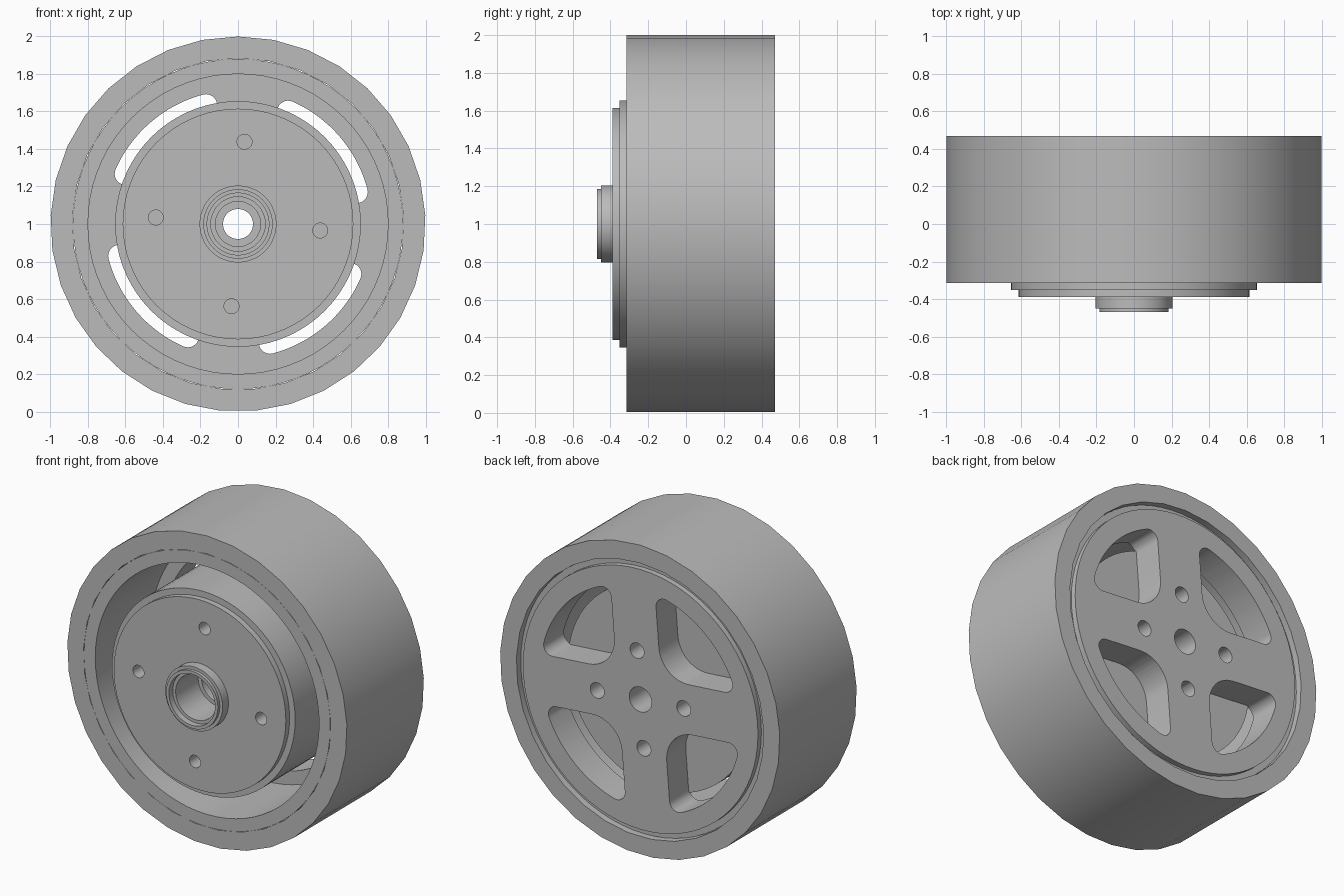
import bpy
import bmesh
from math import sin, cos, pi, radians, sqrt, atan2

if "Cube" in bpy.data.objects:
    bpy.data.objects.remove(bpy.data.objects["Cube"], do_unlink=True)

grey = bpy.data.materials.new("plain grey")
grey.use_nodes = True
colour = (0.5, 0.5, 0.5, 1)
grey.diffuse_color = colour
grey.node_tree.nodes["Principled BSDF"].inputs["Base Color"].default_value = colour

TURN = radians(4.5)      # twist of spokes and bolt holes
CENTRE = 1.0             # axle height


def make_object(name, bm):
    bmesh.ops.recalc_face_normals(bm, faces=bm.faces)
    mesh = bpy.data.meshes.new(name)
    bm.to_mesh(mesh)
    bm.free()
    obj = bpy.data.objects.new(name, mesh)
    obj.data.materials.append(grey)
    bpy.context.collection.objects.link(obj)
    return obj


def lathe(name, profile, sides):
    """Spin a closed (radius, y) profile about the axle."""
    bm = bmesh.new()
    rings = []
    for i in range(sides):
        a = 2 * pi * i / sides
        rings.append([bm.verts.new((r * sin(a), y, CENTRE + r * cos(a))) for r, y in profile])
    n = len(profile)
    for i in range(sides):
        p, q = rings[i], rings[(i + 1) % sides]
        for j in range(n):
            k = (j + 1) % n
            bm.faces.new((p[j], p[k], q[k], q[j]))
    return make_object(name, bm)


def prism(bm, outline, angle, y0, y1):
    """Extrude a (u, v) outline along the axle; u points along a spoke."""
    loops = []
    for y in (y0, y1):
        loops.append([bm.verts.new((u * sin(angle) + v * cos(angle), y,
                                    CENTRE + u * cos(angle) - v * sin(angle)))
                      for u, v in outline])
    a, b = loops
    bm.faces.new(a)
    bm.faces.new(b[::-1])
    for i in range(len(a)):
        j = (i + 1) % len(a)
        bm.faces.new((a[i], b[i], b[j], a[j]))


def arc(cu, cv, r, start, end, steps):
    return [(cu + r * cos(start + (end - start) * i / steps),
             cv + r * sin(start + (end - start) * i / steps)) for i in range(steps + 1)]


def circle(cu, r, sides=24):
    return arc(cu, 0, r, 0, 2 * pi, sides)[:-1]


def window_outline(half_spoke=0.16, inner=0.2, outer=0.06, reach=0.715):
    """Quarter opening between two spokes with rounded corners."""
    c = half_spoke + inner
    f = half_spoke + outer
    d = sqrt((reach - outer) ** 2 - f ** 2)
    t = atan2(f, d)
    pts = arc(c, c, inner, pi, 1.5 * pi, 12)
    pts += arc(d, f, outer, -pi / 2, t, 8)
    pts += arc(0, 0, reach, t, pi / 2 - t, 16)[1:-1]
    pts += arc(f, d, outer, pi / 2 - t, pi, 8)
    return pts


def cut(obj, bm):
    cutter = make_object("cutter", bm)
    cutter.hide_render = True
    mod = obj.modifiers.new("openings", "BOOLEAN")
    mod.operation = "DIFFERENCE"
    mod.solver = "EXACT"
    mod.object = cutter
    bpy.context.view_layer.objects.active = obj
    bpy.ops.object.modifier_apply(modifier=mod.name)
    bpy.data.objects.remove(cutter, do_unlink=True)


# Tyre: coarse outer band
tyre = lathe("tyre", [(1.0, -0.315), (1.0, 0.47), (0.884, 0.47), (0.884, -0.315)], 33)

# Rim: barrel and spoked back plate with a grooved edge
rim = lathe("rim", [(0.88, -0.315), (0.88, 0.43), (0.84, 0.43), (0.84, 0.465),
                    (0.08, 0.465), (0.08, 0.26), (0.80, 0.26), (0.80, -0.315)], 72)
openings = bmesh.new()
for k in range(4):
    angle = TURN + k * pi / 2
    prism(openings, window_outline(), angle, 0.2, 0.6)
    prism(openings, circle(0.31, 0.05), angle, 0.2, 0.6)
cut(rim, openings)

# Hub drum: stepped front, raised collar and stepped bore
drum = lathe("hub_drum", [(0.655, 0.27), (0.655, -0.352), (0.615, -0.352), (0.615, -0.39),
                          (0.205, -0.39), (0.205, -0.45), (0.185, -0.45), (0.185, -0.47),
                          (0.165, -0.47), (0.165, -0.43), (0.145, -0.43), (0.145, -0.2),
                          (0.12, -0.2), (0.12, 0.05), (0.08, 0.05), (0.08, 0.27)], 72)
bolt_holes = bmesh.new()
for k in range(4):
    prism(bolt_holes, circle(0.44, 0.04), TURN + k * pi / 2, -0.6, -0.3)
cut(drum, bolt_holes)

# Smooth round walls, keep edges crisp
bpy.ops.object.select_all(action="DESELECT")
for obj in (tyre, rim, drum):
    obj.select_set(True)
bpy.context.view_layer.objects.active = tyre
bpy.ops.object.shade_smooth_by_angle(angle=radians(30))
